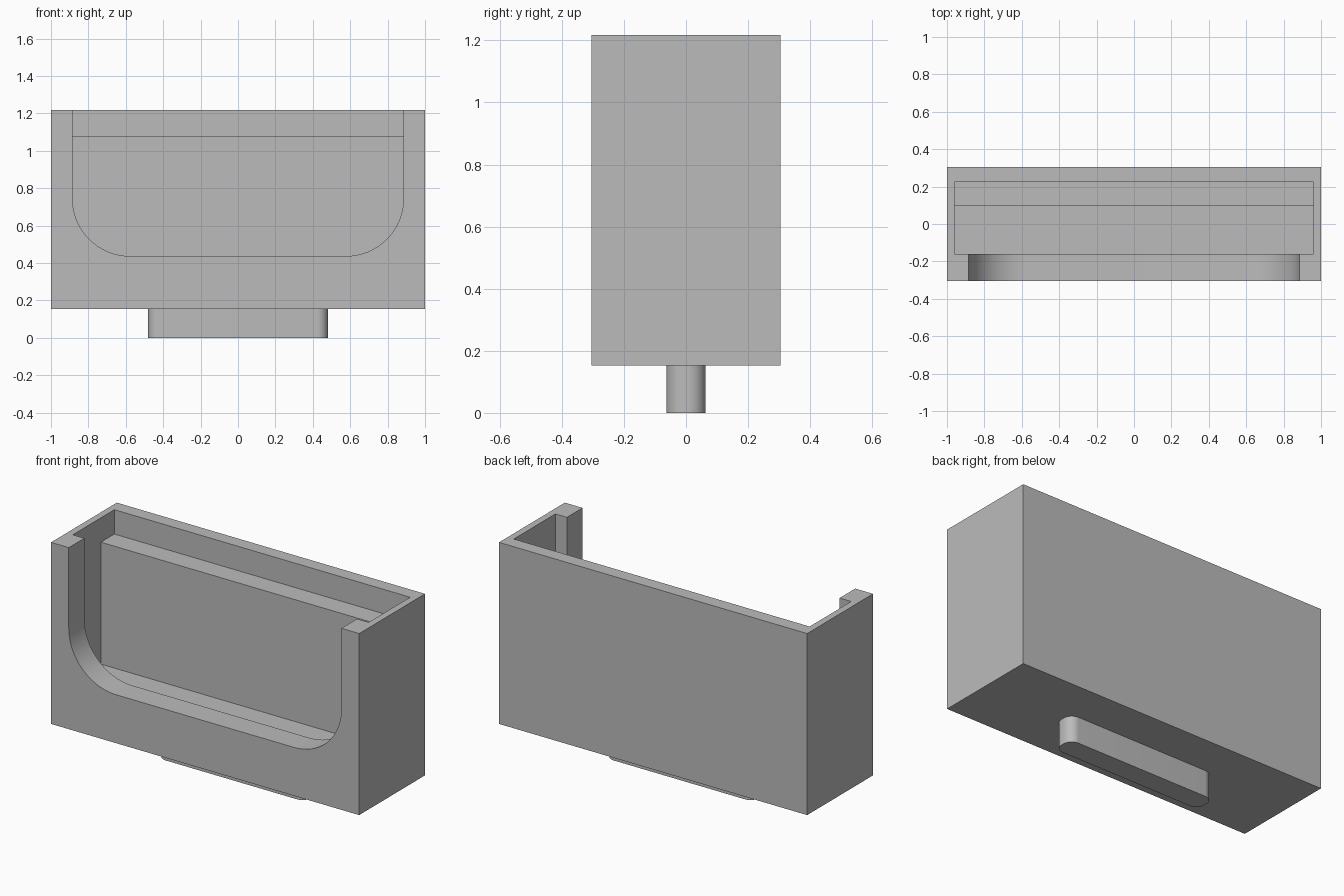
import bpy
import bmesh
import math
from mathutils import Vector

cube = bpy.data.objects.get("Cube")
if cube:
    bpy.data.objects.remove(cube, do_unlink=True)

grey = bpy.data.materials.new("plain_grey")
grey.use_nodes = True
colour = (0.5, 0.5, 0.5, 1)
grey.diffuse_color = colour
grey.node_tree.nodes["Principled BSDF"].inputs["Base Color"].default_value = colour


def fillet(corners, steps=16):
    """Outline from (u, v, radius) right-angle corners."""
    outline = []
    for i, (u, v, r) in enumerate(corners):
        p = Vector((u, v))
        if r == 0:
            outline.append(p)
            continue
        before = (Vector(corners[i - 1][:2]) - p).normalized()
        after = (Vector(corners[(i + 1) % len(corners)][:2]) - p).normalized()
        centre = p + r * (before + after)
        for s in range(steps + 1):
            t = math.pi / 2 * s / steps
            outline.append(centre - r * (after * math.cos(t) + before * math.sin(t)))
    return outline


def rectangle(u0, v0, u1, v1, lower=0, upper=0):
    return fillet([(u0, v0, lower), (u1, v0, lower), (u1, v1, upper), (u0, v1, upper)])


def prism(name, outline, axis, start, end):
    """Extrude an outline along the x, y or z axis."""
    def place(p, w):
        return {"x": (w, p[0], p[1]), "y": (p[0], w, p[1]), "z": (p[0], p[1], w)}[axis]

    bm = bmesh.new()
    face = bm.faces.new([bm.verts.new(place(p, start)) for p in outline])
    swept = bmesh.ops.extrude_face_region(bm, geom=[face])["geom"]
    shift = Vector(place((0, 0), end - start))
    bmesh.ops.translate(bm, verts=[g for g in swept if isinstance(g, bmesh.types.BMVert)], vec=shift)
    bmesh.ops.recalc_face_normals(bm, faces=bm.faces)
    mesh = bpy.data.meshes.new(name)
    bm.to_mesh(mesh)
    bm.free()
    mesh.materials.append(grey)
    obj = bpy.data.objects.new(name, mesh)
    bpy.context.collection.objects.link(obj)
    return obj


def select_only(obj):
    bpy.ops.object.select_all(action="DESELECT")
    obj.select_set(True)
    bpy.context.view_layer.objects.active = obj


def cut(obj, cutter):
    cutter.hide_render = True
    mod = obj.modifiers.new("cut", "BOOLEAN")
    mod.operation = "DIFFERENCE"
    mod.solver = "EXACT"
    mod.object = cutter
    select_only(obj)
    bpy.ops.object.modifier_apply(modifier=mod.name)
    bpy.data.objects.remove(cutter, do_unlink=True)


bottom, top, above = 0.153, 1.218, 1.5

# Open-topped holder body
body = prism("holder_body", rectangle(-1, -0.305, 1, 0.305), "z", bottom, top)

# Inner pocket with a raised ledge along the back wall
pocket = fillet([(-0.16, 0.36, 0), (0.1, 0.36, 0), (0.1, 1.075, 0),
                 (0.225, 1.075, 0), (0.225, above, 0), (-0.16, above, 0)])
cut(body, prism("pocket_cutter", pocket, "x", -0.96, 0.96))

# Front opening with rounded lower corners
opening = rectangle(-0.885, 0.437, 0.885, above, lower=0.308)
cut(body, prism("opening_cutter", opening, "y", -0.5, -0.05))

# Mounting tab underneath
tab = prism("mounting_tab", rectangle(-0.48, -0.063, 0.48, 0.063, 0.055, 0.055), "z", 0, bottom)

for part in (body, tab):
    select_only(part)
    bpy.ops.object.shade_smooth_by_angle(angle=math.radians(30))
